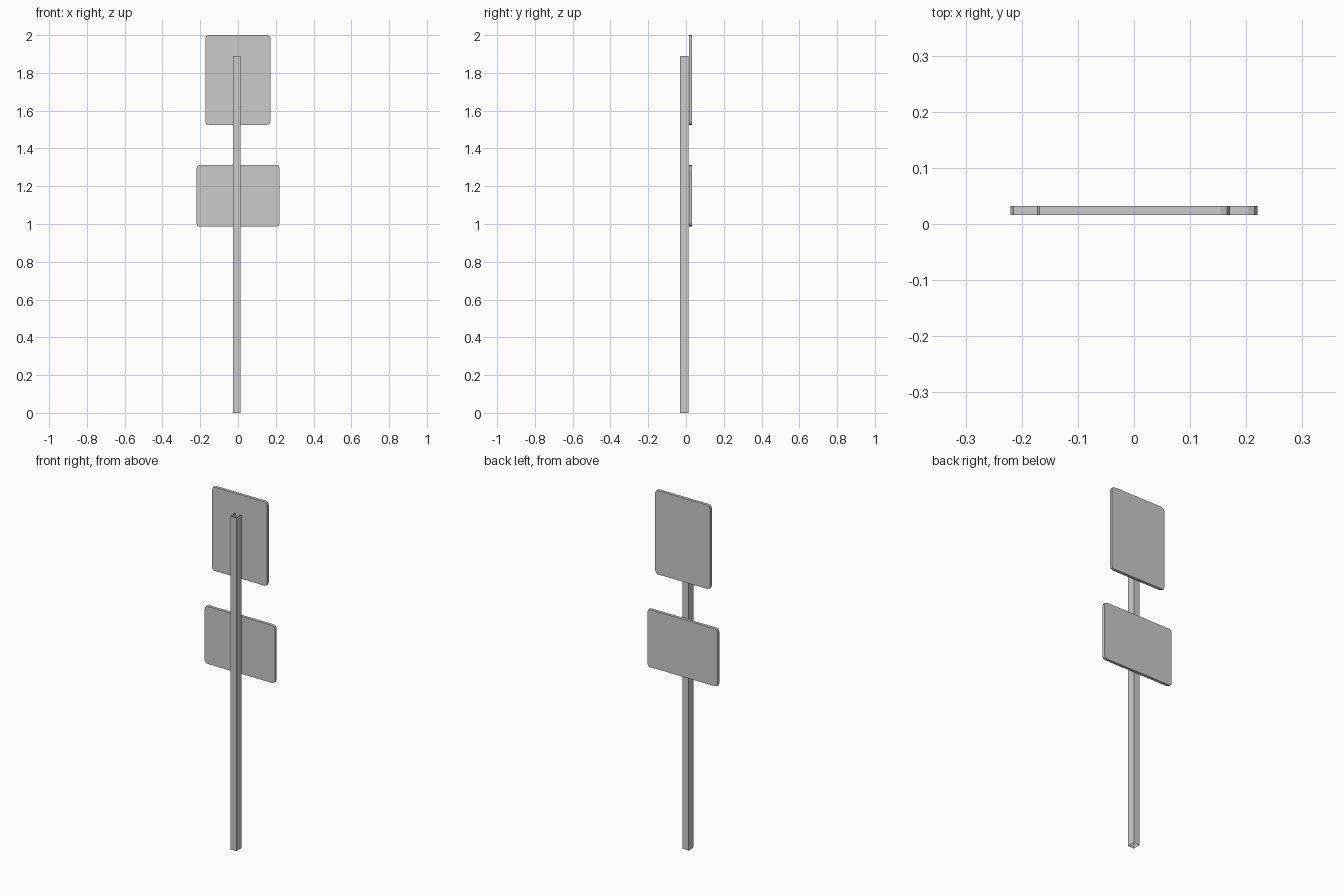
import bpy
import bmesh

cube = bpy.data.objects.get("Cube")
if cube:
    bpy.data.objects.remove(cube, do_unlink=True)

grey = bpy.data.materials.new("plain grey")
grey.use_nodes = True
grey.diffuse_color = (0.6, 0.6, 0.6, 1)
grey.node_tree.nodes["Principled BSDF"].inputs["Base Color"].default_value = (0.6, 0.6, 0.6, 1)


def make_box(name, low, high, corner=0.0, open_ends=False):
    """Box between two corners, with optional cut corners or open top and bottom."""
    bm = bmesh.new()
    bmesh.ops.create_cube(bm, size=1)
    for v in bm.verts:
        for i in range(3):
            v.co[i] = low[i] if v.co[i] < 0 else high[i]
    bm.normal_update()
    if open_ends:
        ends = [f for f in bm.faces if abs(f.normal.z) > 0.9]
        bmesh.ops.delete(bm, geom=ends, context="FACES_ONLY")
    if corner:
        # Only the edges running through the plate's thickness are cut
        edges = [e for e in bm.edges
                 if abs((e.verts[0].co - e.verts[1].co).normalized().y) > 0.9]
        bmesh.ops.bevel(bm, geom=edges, offset=corner, segments=2,
                        profile=0.5, affect="EDGES")
    mesh = bpy.data.meshes.new(name)
    bm.to_mesh(mesh)
    bm.free()
    mesh.materials.append(grey)
    obj = bpy.data.objects.new(name, mesh)
    bpy.context.collection.objects.link(obj)
    return obj


# Hollow square post, open at both ends
make_box("post", (-0.026, -0.032, 0), (0.012, 0.013, 1.89), open_ends=True)

# Two sign plates behind the post
make_box("upper_plate", (-0.173, 0.016, 1.525), (0.171, 0.032, 2.0), corner=0.017)
make_box("lower_plate", (-0.22, 0.016, 0.986), (0.22, 0.032, 1.312), corner=0.017)
